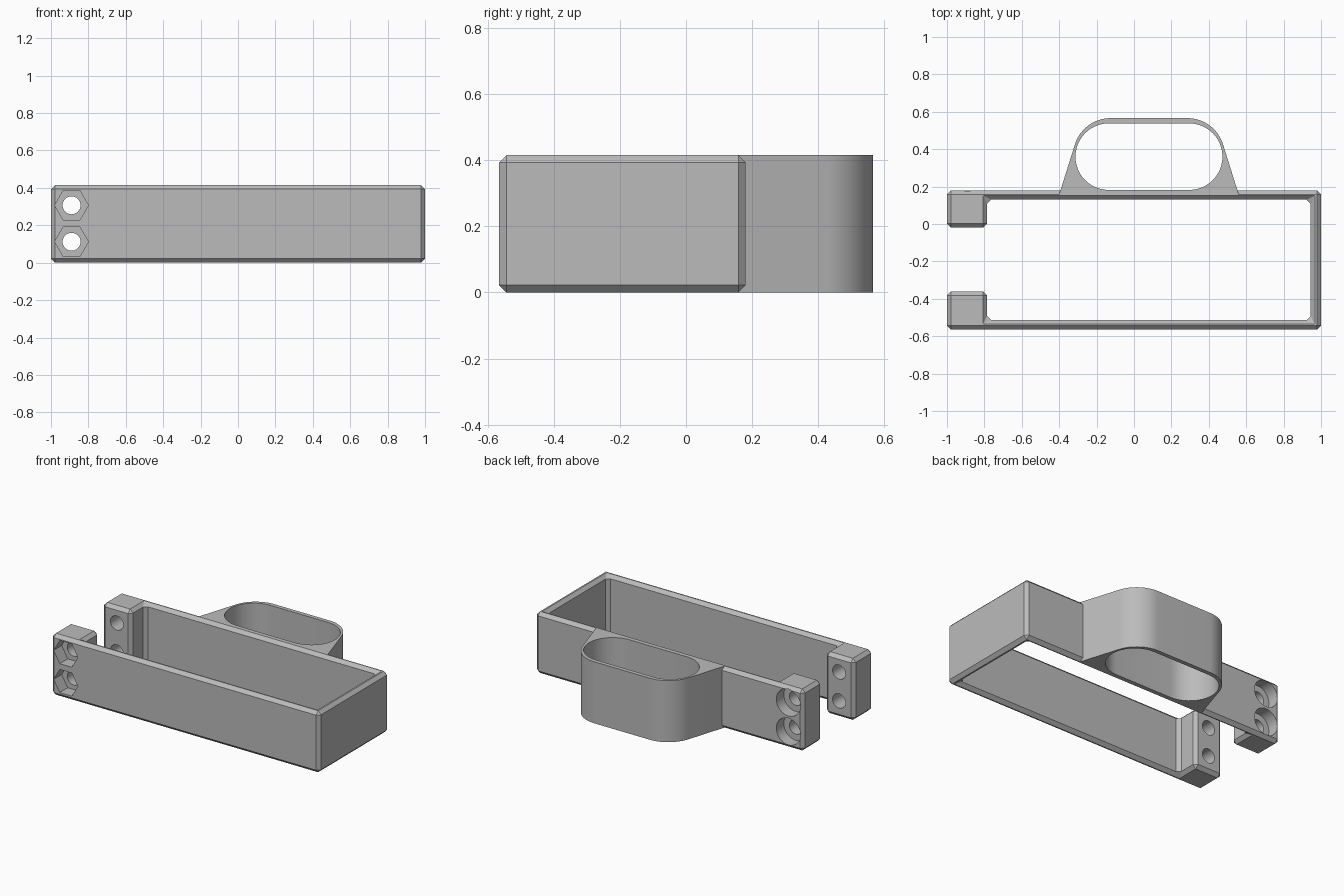
import bpy, bmesh, math
from mathutils import Matrix

if "Cube" in bpy.data.objects:
    bpy.data.objects.remove(bpy.data.objects["Cube"])

H = 0.415          # overall height
CHAMFER = 0.022

grey = bpy.data.materials.new("plain grey")
grey.diffuse_color = (0.5, 0.5, 0.5, 1)
grey.use_nodes = True
grey.node_tree.nodes["Principled BSDF"].inputs["Base Color"].default_value = grey.diffuse_color


def add_object(name, bm):
    bmesh.ops.recalc_face_normals(bm, faces=bm.faces)
    mesh = bpy.data.meshes.new(name)
    bm.to_mesh(mesh)
    bm.free()
    mesh.materials.append(grey)
    obj = bpy.data.objects.new(name, mesh)
    bpy.context.collection.objects.link(obj)
    return obj


def prism(outline):
    """Extrude a closed xy outline from the ground to full height."""
    bm = bmesh.new()
    face = bm.faces.new([bm.verts.new((x, y, 0)) for x, y in outline])
    top = bmesh.ops.extrude_face_region(bm, geom=[face])["geom"]
    bmesh.ops.translate(bm, vec=(0, 0, H),
                        verts=[v for v in top if isinstance(v, bmesh.types.BMVert)])
    return bm


def arc(cx, cy, r, start, end, n=24):
    return [(cx + r * math.cos(math.radians(start + (end - start) * i / n)),
             cy + r * math.sin(math.radians(start + (end - start) * i / n)))
            for i in range(n + 1)]


def cut(obj, cutter):
    """Subtract the cutter from the object and discard it."""
    mod = obj.modifiers.new("cut", 'BOOLEAN')
    mod.operation, mod.solver, mod.object = 'DIFFERENCE', 'EXACT', cutter
    bpy.context.view_layer.objects.active = obj
    bpy.ops.object.modifier_apply(modifier=mod.name)
    bpy.data.objects.remove(cutter)


def bore(obj, x, z, y0, y1, r, sides):
    """Cut a round or hexagonal hole along y."""
    bm = bmesh.new()
    bmesh.ops.create_cone(bm, cap_ends=True, segments=sides, radius1=r, radius2=r,
                          depth=y1 - y0)
    # Turn so that a corner points along x, then lay the axis along y
    a = max(bm.verts, key=lambda v: v.co.x).co
    turn = Matrix.Rotation(-math.atan2(a.y, a.x), 4, 'Z')
    bm.transform(Matrix.Translation((x, (y0 + y1) / 2, z))
                 @ Matrix.Rotation(math.pi / 2, 4, 'X') @ turn)
    cut(obj, add_object("bore_cutter", bm))


# Open rectangular clamp with a thick jaw on each arm, all edges chamfered
clamp_bm = prism([(-1, -0.565), (1, -0.565), (1, 0.18), (-1, 0.18),
                  (-1, -0.02), (-0.785, -0.02), (-0.785, 0.13), (0.945, 0.13),
                  (0.945, -0.513), (-0.785, -0.513), (-0.785, -0.36), (-1, -0.36)])
bmesh.ops.bevel(clamp_bm, geom=clamp_bm.edges[:], offset=CHAMFER, segments=1,
                affect='EDGES', profile=0.5)
clamp = add_object("clamp_frame", clamp_bm)

# Bolt holes with nut pockets in front and round counterbores at the back
for z in (0.112, 0.307):
    bore(clamp, -0.89, z, -0.8, 0.4, 0.048, 32)
    bore(clamp, -0.89, z, -0.8, -0.48, 0.09, 6)
    bore(clamp, -0.89, z, 0.10, 0.4, 0.09, 40)

# Oval holder loop behind the frame, with flared sides
MID = 0.08
loop = add_object("holder_loop", prism(
    [(MID - 0.48, 0.158), (MID + 0.48, 0.158)]
    + arc(MID + 0.205, 0.366, 0.2, 17.5, 90)
    + arc(MID - 0.205, 0.366, 0.2, 90, 162.5)))
slot_bm = prism(arc(MID + 0.215, 0.36, 0.178, -90, 90)
                + arc(MID - 0.215, 0.36, 0.178, 90, 270))
bmesh.ops.scale(slot_bm, vec=(1, 1, 3), verts=slot_bm.verts[:])
bmesh.ops.translate(slot_bm, vec=(0, 0, -H), verts=slot_bm.verts[:])
cut(loop, add_object("slot_cutter", slot_bm))

# Smooth curved walls while keeping crisp edges
for obj in (clamp, loop):
    bpy.ops.object.select_all(action='DESELECT')
    obj.select_set(True)
    bpy.context.view_layer.objects.active = obj
    bpy.ops.object.shade_smooth_by_angle(angle=math.radians(25))
